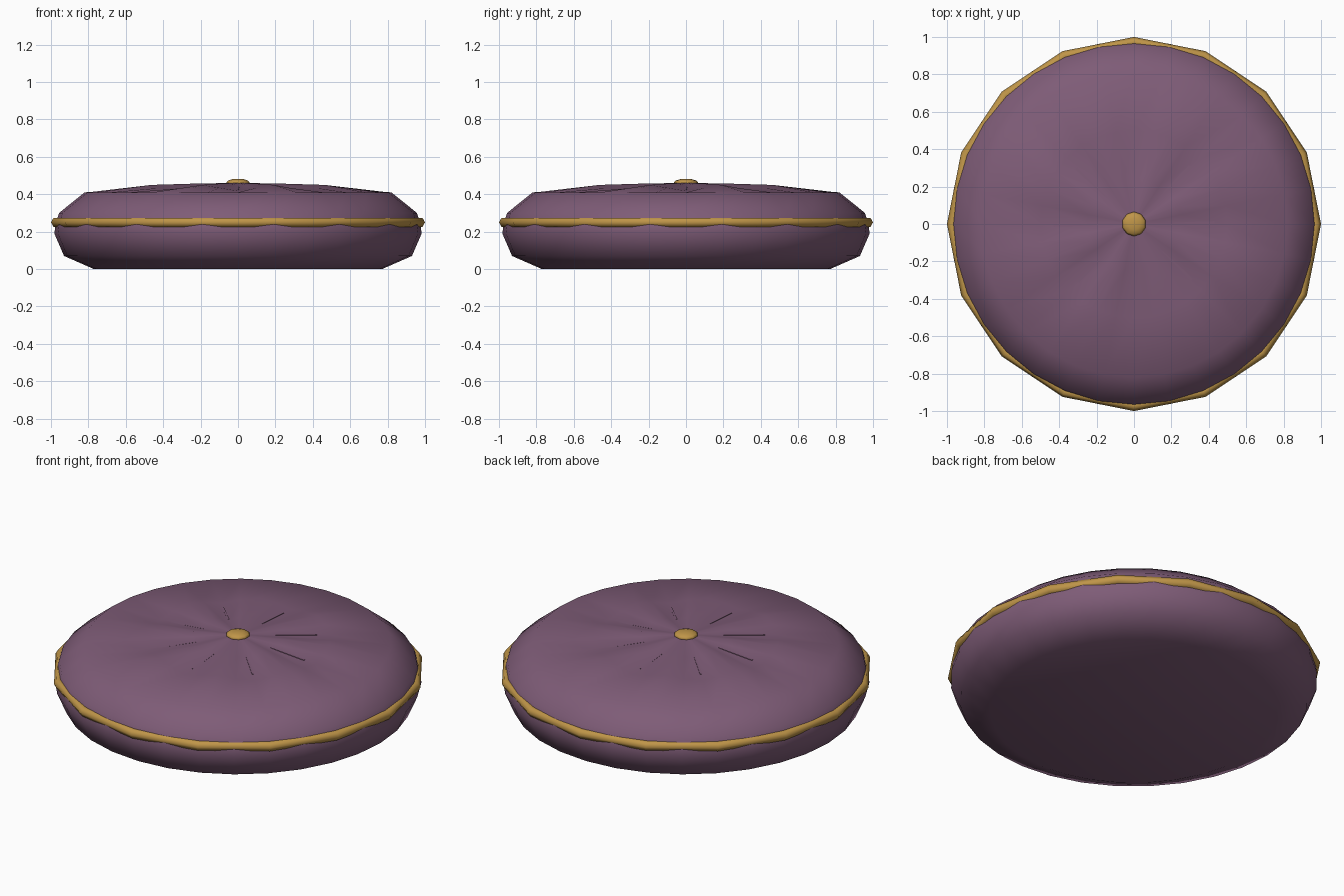
import bpy
import bmesh
from math import cos, sin, pi
from mathutils import Matrix, Vector

cube = bpy.data.objects.get("Cube")
if cube:
    bpy.data.objects.remove(cube)


def make_material(name, color):
    mat = bpy.data.materials.new(name)
    mat.use_nodes = True
    mat.diffuse_color = color
    mat.node_tree.nodes["Principled BSDF"].inputs["Base Color"].default_value = color
    return mat


purple = make_material("plum fabric", (0.21, 0.107, 0.185, 1))
gold = make_material("gold trim", (0.52, 0.30, 0.065, 1))


def finish(bm, name, mat):
    bmesh.ops.recalc_face_normals(bm, faces=bm.faces)
    for face in bm.faces:
        face.smooth = True
    mesh = bpy.data.meshes.new(name)
    bm.to_mesh(mesh)
    bm.free()
    mesh.materials.append(mat)
    obj = bpy.data.objects.new(name, mesh)
    bpy.context.collection.objects.link(obj)
    return obj


def bridge(bm, a, b):
    n = len(a)
    for i in range(n):
        j = (i + 1) % n
        bm.faces.new((a[i], a[j], b[j], b[i]))


# Cushion body: turned profile (radius, height, pleat depth), pleated on top
SIDES = 32
PLEATS = 8
profile = [(0.77, 0, 0), (0.93, 0.07, 0), (0.982, 0.19, 0), (0.975, 0.24, 0),
           (0.957, 0.30, 0), (0.82, 0.41, 0), (0.5, 0.45, 0.032),
           (0.25, 0.457, 0.022), (0.05, 0.46, 0)]
bm = bmesh.new()
rings = []
for radius, height, depth in profile:
    ring = []
    for i in range(SIDES):
        a = 2 * pi * i / SIDES
        z = height - depth * (1 + cos(PLEATS * a)) / 2
        ring.append(bm.verts.new((radius * cos(a), radius * sin(a), z)))
    rings.append(ring)
for lower, upper in zip(rings, rings[1:]):
    bridge(bm, lower, upper)
bm.faces.new(rings[0])
bm.faces.new(rings[-1])
finish(bm, "cushion_body", purple)

# Piping around the seam
SEGMENTS, SECTION = 16, 6
bm = bmesh.new()
loops = []
for i in range(SEGMENTS):
    a = 2 * pi * i / SEGMENTS
    loop = []
    for k in range(SECTION):
        b = 2 * pi * k / SECTION
        r = 0.972 + 0.028 * cos(b)
        loop.append(bm.verts.new((r * cos(a), r * sin(a), 0.25 + 0.028 * sin(b))))
    loops.append(loop)
for i in range(SEGMENTS):
    bridge(bm, loops[i], loops[(i + 1) % SEGMENTS])
finish(bm, "seam_piping", gold)

# Centre button
bm = bmesh.new()
bmesh.ops.create_uvsphere(bm, u_segments=10, v_segments=6, radius=1)
bmesh.ops.transform(bm, verts=bm.verts, matrix=Matrix.Translation((0, 0, 0.463))
                    @ Matrix.Diagonal((0.065, 0.065, 0.02, 1)))
finish(bm, "centre_button", gold)

# Stitched tucks lying in each pleat, widening outwards
for n in range(PLEATS):
    bm = bmesh.new()
    ends = []
    for r, half, z in ((0.19, 0.002, 0.442), (0.43, 0.008, 0.426)):
        ends.append([bm.verts.new((r, y * half, z + dz))
                     for y, dz in ((-1, -0.012), (1, -0.012), (1, 0), (-1, 0))])
    bridge(bm, *ends)
    for end in ends:
        bm.faces.new(end)
    bmesh.ops.rotate(bm, verts=bm.verts, cent=Vector(),
                     matrix=Matrix.Rotation(2 * pi * n / PLEATS + 0.02, 3, "Z"))
    tuck = finish(bm, f"pleat_tuck_{n + 1}", purple)
    for face in tuck.data.polygons:
        face.use_smooth = False
